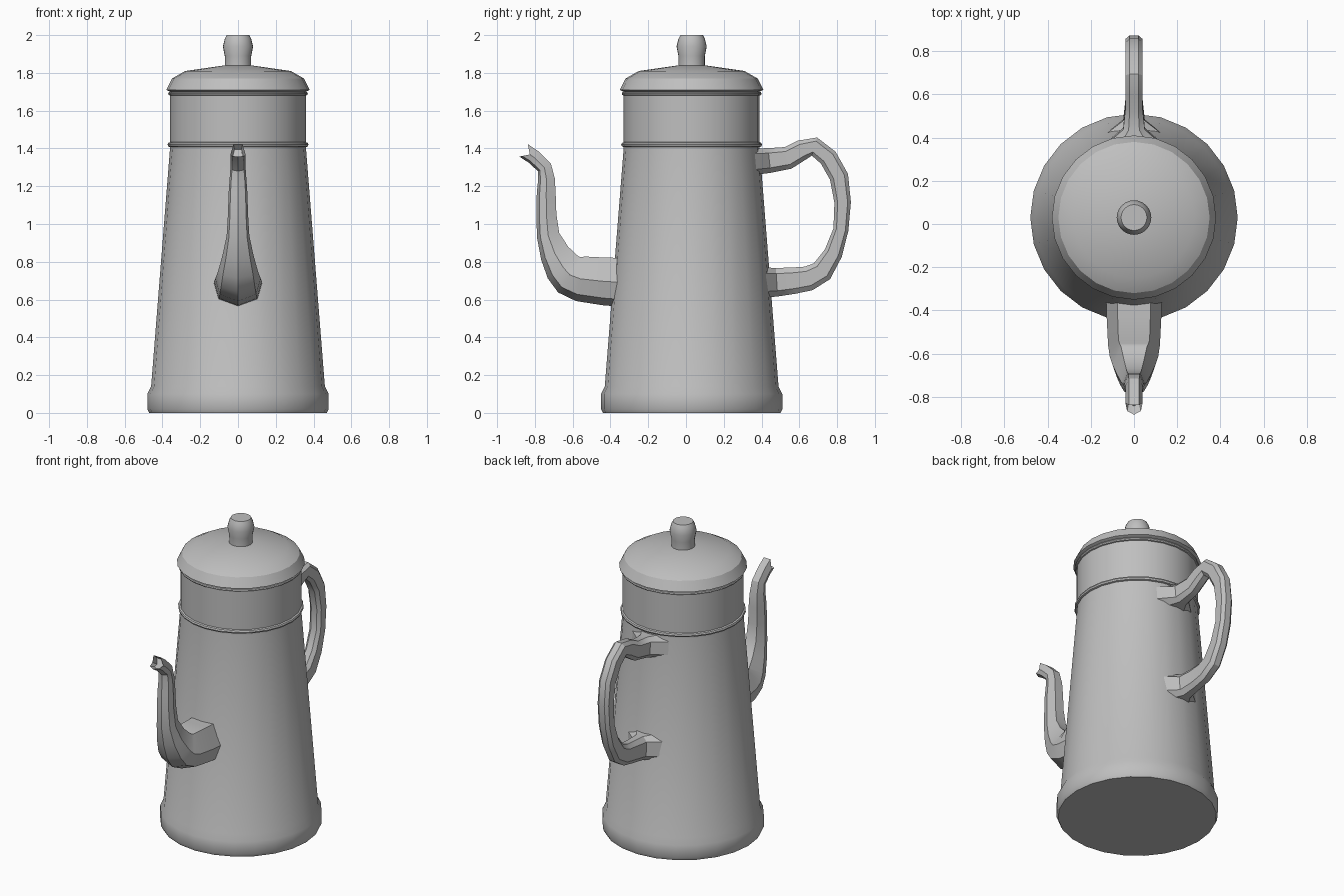
import bpy, bmesh, math
from mathutils import Vector

cube = bpy.data.objects.get("Cube")
if cube:
    bpy.data.objects.remove(cube)

SEGMENTS = 24
AXIS_Y = .03
NECK = .36

# single enamel colour
enamel = bpy.data.materials.new("grey enamel")
enamel.use_nodes = True
grey = (.52, .52, .52, 1)
enamel.diffuse_color = grey
enamel.node_tree.nodes["Principled BSDF"].inputs["Base Color"].default_value = grey


def finish(name, bm):
    """Turn a bmesh into a shaded object with sharp creases."""
    mesh = bpy.data.meshes.new(name)
    bm.to_mesh(mesh)
    bm.free()
    mesh.materials.append(enamel)
    obj = bpy.data.objects.new(name, mesh)
    bpy.context.collection.objects.link(obj)
    bpy.ops.object.select_all(action='DESELECT')
    obj.select_set(True)
    bpy.context.view_layer.objects.active = obj
    bpy.ops.object.shade_smooth_by_angle(angle=math.radians(30))


def skin(bm, rings):
    """Bridge consecutive vertex rings, cap both ends, return the last cap."""
    for lower, upper in zip(rings, rings[1:]):
        for i in range(len(lower)):
            bm.faces.new((lower[i - 1], lower[i], upper[i], upper[i - 1]))
    bm.faces.new(rings[0])
    cap = bm.faces.new(rings[-1])
    bmesh.ops.recalc_face_normals(bm, faces=bm.faces)
    return cap


def turned(name, profile):
    """Revolve a (radius, height) profile about the pot's axis."""
    bm = bmesh.new()
    turns = [math.tau * i / SEGMENTS for i in range(SEGMENTS)]
    skin(bm, [[bm.verts.new((r * math.cos(t), AXIS_Y + r * math.sin(t), z))
               for t in turns] for r, z in profile])
    finish(name, bm)


def bead(name, height, size):
    """Half-round ring around the neck."""
    arc = [math.pi * k / 4 for k in range(5)]
    turned(name, [(NECK + size * math.sin(a), height - size * math.cos(a))
                  for a in arc])


def smooth_path(points):
    """Pass a curve through the points, adding a midpoint in every span."""
    pts = [Vector(p) for p in points]
    padded = [pts[0]] + pts + [pts[-1]]
    path = []
    for before, a, b, after in zip(padded, padded[1:], padded[2:], padded[3:]):
        path += [a, (9 * (a + b) - before - after) / 16]
    return path + [pts[-1]]


def swept(name, half_section, points, width, hollow=0):
    """Sweep a mirrored section along side-view points (y, z, half depth).
    width(depth, steps from the nearer end) gives the half width."""
    section = half_section + [(-u, v) for u, v in reversed(half_section) if u]
    path = smooth_path(points)
    last = len(path) - 1
    bm = bmesh.new()
    rings = []
    for i, p in enumerate(path):
        tangent = (path[min(i + 1, last)] - path[max(i - 1, 0)]).xy.normalized()
        normal = Vector((tangent.y, -tangent.x))
        half_width = width(p.z, min(i, last - i))
        notch = hollow if i == last else 0
        ring = []
        for u, v in section:
            side = p.xy + normal * v * p.z - tangent * notch * (1 - abs(v))
            ring.append(bm.verts.new((u * half_width, side.x, side.y)))
        rings.append(ring)
    cap = skin(bm, rings)
    if hollow:
        bmesh.ops.inset_individual(bm, faces=[cap], thickness=.01, depth=-hollow)
    finish(name, bm)


# tapered body with rolled foot, straight neck and its two beads
turned("body", [(.47, 0), (.48, .02), (.48, .1), (.46, .14), (NECK, 1.4)])
turned("neck", [(NECK, 1.4), (NECK, 1.7)])
bead("neck_ring", 1.42, .013)
bead("rim_ring", 1.69, .01)

# domed lid with flange, and its knob
turned("lid", [(NECK, 1.7), (.38, 1.71), (.35, 1.77), (.28, 1.81), (.07, 1.84)])
turned("knob", [(.07, 1.84), (.07, 1.89), (.08, 1.94), (.07, 1.98), (.06, 2)])

# curved spout: flat on top, keeled underneath, with a notched mouth
swept("spout", [(0, -1), (.8, -.7), (1, 0), (.6, 1)],
      [(-.32, .69, .13), (-.56, .71, .12), (-.65, .77, .1), (-.73, .94, .06),
       (-.74, 1.16, .05), (-.75, 1.3, .04), (-.86, 1.39, .04)],
      lambda depth, steps: depth, hollow=.04)

# loop handle with bevelled section and flared feet
swept("handle", [(.5, -1), (1, -.6), (1, .6), (.5, 1)],
      [(.36, 1.33, .07), (.54, 1.35, .06), (.68, 1.41, .05), (.81, 1.25, .05),
       (.82, .97, .04), (.72, .75, .06), (.57, .7, .07), (.41, .69, .08)],
      lambda depth, steps: max(.04, .14 - .09 * steps))
